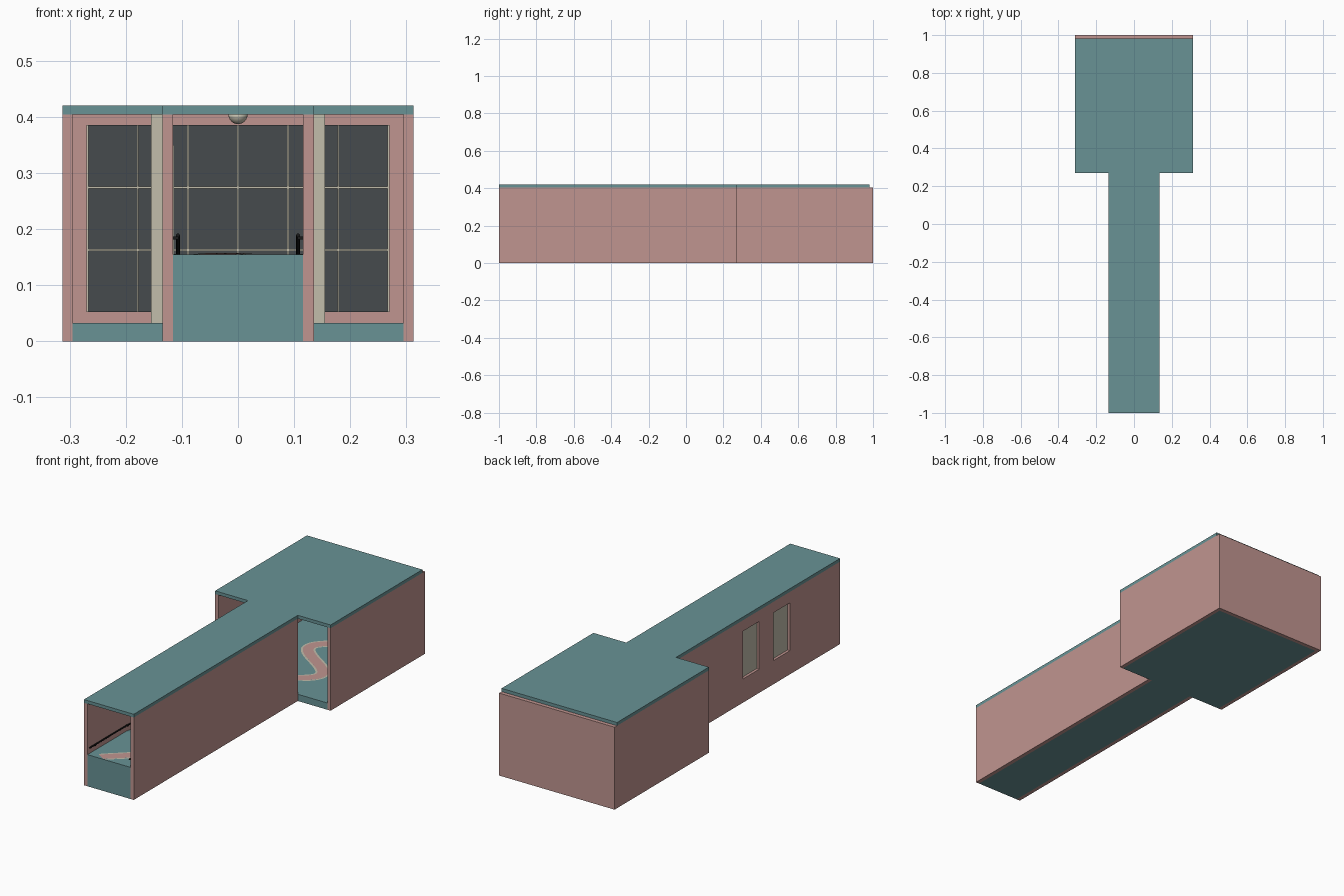
import bpy, bmesh, math
from mathutils import Matrix, Vector

cube = bpy.data.objects.get("Cube")
if cube:
    bpy.data.objects.remove(cube, do_unlink=True)


def material(name, r, g, b):
    m = bpy.data.materials.new(name)
    m.use_nodes = True
    m.diffuse_color = (r, g, b, 1)
    m.node_tree.nodes["Principled BSDF"].inputs["Base Color"].default_value = (r, g, b, 1)
    return m


PINK = material("dusty_pink", 0.53, 0.30, 0.28)
TEAL = material("muted_teal", 0.14, 0.29, 0.30)
BEIGE = material("warm_beige", 0.54, 0.51, 0.41)
GLASS = material("dark_glass", 0.062, 0.07, 0.075)
BLACK = material("black_metal", 0.01, 0.01, 0.01)


def finish(name, bm, mat):
    bmesh.ops.recalc_face_normals(bm, faces=bm.faces)
    mesh = bpy.data.meshes.new(name)
    bm.to_mesh(mesh)
    bm.free()
    mesh.materials.append(mat)
    ob = bpy.data.objects.new(name, mesh)
    bpy.context.collection.objects.link(ob)
    return ob


def boxes(name, mat, *spans):
    """Each span is a pair of opposite corners."""
    bm = bmesh.new()
    for lo, hi in spans:
        lo, hi = Vector(lo), Vector(hi)
        size = hi - lo
        place = Matrix.Translation((lo + hi) / 2) @ Matrix.Diagonal((*size, 1))
        bmesh.ops.create_cube(bm, size=1, matrix=place)
    return finish(name, bm, mat)


# Main dimensions
FRONT, JOIN, BACK = -1.0, 0.27, 1.0
HALL, HALL_IN = 0.135, 0.116
ROOM, ROOM_IN = 0.313, 0.295
CEIL, TOP = 0.404, 0.42
BACK_IN = 0.981
LOW, HIGH, LANDING = 0.033, 0.155, -0.7


def floor_z(y):
    t = min(max((y - LANDING) / (JOIN - LANDING), 0), 1)
    return HIGH + (LOW - HIGH) * t


# Roofs
boxes("hall_roof", TEAL, ((-HALL, FRONT, CEIL), (HALL, JOIN, TOP)))
boxes("room_roof", TEAL, ((-ROOM, JOIN, CEIL), (ROOM, BACK_IN, TOP)))

# Room shell, open at the front beside the hall
boxes("room_floor", TEAL, ((-ROOM_IN, JOIN, 0), (ROOM_IN, BACK_IN, LOW)))
boxes("back_wall", PINK, ((-ROOM, BACK_IN, 0), (ROOM, BACK, CEIL)))
for side, s in (("left", 1), ("right", -1)):
    boxes("room_wall_" + side, PINK, ((s * ROOM_IN, JOIN, 0), (s * ROOM, BACK_IN, CEIL)))

# Hall walls, the right one with two window openings
boxes("hall_wall_left", PINK, ((HALL_IN, FRONT, 0), (HALL, JOIN, CEIL)))
WIN_LOW, WIN_HIGH = 0.116, 0.35
windows = ((-0.612, -0.484), (-0.374, -0.25))
piers = ((FRONT, windows[0][0]), (windows[0][1], windows[1][0]), (windows[1][1], JOIN))
boxes("hall_wall_right", PINK,
      ((-HALL, FRONT, 0), (-HALL_IN, JOIN, WIN_LOW)),
      ((-HALL, FRONT, WIN_HIGH), (-HALL_IN, JOIN, CEIL)),
      *[((-HALL, a, WIN_LOW), (-HALL_IN, b, WIN_HIGH)) for a, b in piers])
boxes("hall_windows", BEIGE,
      *[((-0.122, a, WIN_LOW), (-0.114, b, WIN_HIGH)) for a, b in windows])

# Hall floor: landing, then a ramp down to the room
bm = bmesh.new()
profile = [(FRONT, 0), (JOIN, 0), (JOIN, LOW), (LANDING, HIGH), (FRONT, HIGH)]
face = bm.faces.new([bm.verts.new((-HALL_IN, y, z)) for y, z in profile])
ext = bmesh.ops.extrude_face_region(bm, geom=[face])
bmesh.ops.translate(bm, vec=(2 * HALL_IN, 0, 0),
                    verts=[v for v in ext["geom"] if isinstance(v, bmesh.types.BMVert)])
finish("hall_floor", bm, TEAL)


# Winding carpet band with pale edges
def ribbon(name, mat, inner, outer, lift):
    bm = bmesh.new()
    rows = []
    wave = 2 * math.pi / 0.44
    steps = 170
    for i in range(steps + 1):
        y = FRONT + 0.01 + (0.93 - FRONT) * i / steps
        amp = 0.08 if y < JOIN else 0.105
        x = amp * math.sin(wave * (y - 0.38))
        slope = amp * wave * math.cos(wave * (y - 0.38))
        normal = Vector((1, -slope)).normalized()
        row = []
        for d in (inner, outer):
            px = x + normal.x * d
            py = max(y + normal.y * d, FRONT + 0.002)
            if py < JOIN:
                px = min(max(px, -HALL_IN + 0.001), HALL_IN - 0.001)
            row.append(bm.verts.new((px, py, floor_z(py) + lift)))
        rows.append(row)
    for (a, b), (c, d) in zip(rows, rows[1:]):
        bm.faces.new((a, b, d, c))
    ob = finish(name, bm, mat)
    for p in ob.data.polygons:
        if p.normal.z < 0:
            p.flip()


ribbon("carpet_band", PINK, -0.024, 0.024, 0.002)
ribbon("carpet_edge_left", BEIGE, 0.024, 0.033, 0.0015)
ribbon("carpet_edge_right", BEIGE, -0.033, -0.024, 0.0015)

# Large gridded window on the inside of the back wall
W, Z0, Z1 = 0.268, 0.052, 0.385
boxes("window_glass", GLASS, ((-W, BACK_IN - 0.004, Z0), (W, BACK_IN, Z1)))
bar, y0, y1 = 0.0017, BACK_IN - 0.009, BACK_IN - 0.003
bars = []
for i in range(7):
    x = -W + 2 * W * i / 6
    bars.append(((x - bar, y0, Z0), (x + bar, y1, Z1)))
for i in (1, 2):
    z = Z0 + (Z1 - Z0) * i / 3
    bars.append(((-W, y0, z - bar), (W, y1, z + bar)))
boxes("window_bars", BEIGE, *bars)

# Room pillars, handrails and brackets
for side, s in (("left", 1), ("right", -1)):
    boxes("pillar_" + side, BEIGE,
          ((s * HALL_IN, 0.53, LOW), (s * 0.155, 0.57, CEIL)))
    curve = bpy.data.curves.new("handrail_" + side, "CURVE")
    curve.dimensions = "3D"
    curve.bevel_depth = 0.0035
    curve.bevel_resolution = 2
    curve.use_fill_caps = True
    path = curve.splines.new("POLY")
    path.points.add(2)
    for p, y in zip(path.points, (FRONT + 0.005, LANDING, JOIN - 0.01)):
        p.co = (s * 0.107, y, floor_z(y) + 0.034, 1)
    curve.materials.append(BLACK)
    bpy.context.collection.objects.link(bpy.data.objects.new("handrail_" + side, curve))
    boxes("rail_brackets_" + side, BLACK,
          *[((s * 0.106, y - 0.003, floor_z(y) + 0.026),
             (s * HALL_IN, y + 0.003, floor_z(y) + 0.032))
            for y in (-0.95, -0.7, -0.45, -0.2, 0.05, 0.23)])

# Domed ceiling lamps
for i, y in enumerate((-0.55, -0.05, 0.62)):
    bm = bmesh.new()
    bmesh.ops.create_uvsphere(bm, u_segments=24, v_segments=12, radius=0.017)
    bmesh.ops.bisect_plane(bm, geom=bm.verts[:] + bm.edges[:] + bm.faces[:],
                           plane_co=(0, 0, 0), plane_no=(0, 0, 1), clear_outer=True)
    bmesh.ops.translate(bm, verts=bm.verts, vec=(0, y, CEIL))
    lamp = finish("ceiling_lamp_%d" % (i + 1), bm, BEIGE)
    for p in lamp.data.polygons:
        p.use_smooth = True
